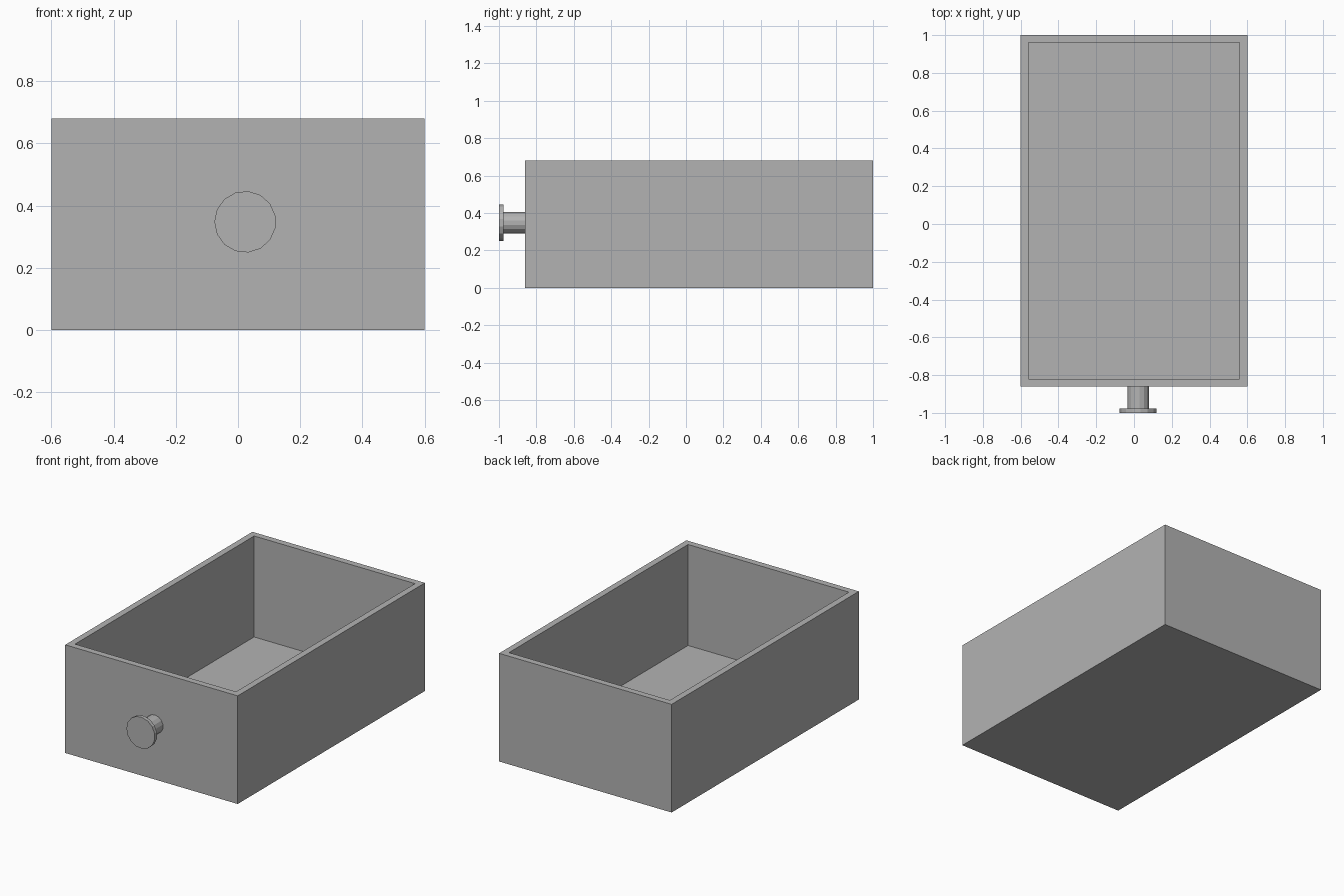
import bpy
import bmesh
from math import pi
from mathutils import Matrix, Vector

cube = bpy.data.objects.get("Cube")
if cube:
    bpy.data.objects.remove(cube, do_unlink=True)

GREY = (0.45, 0.45, 0.45, 1)
grey = bpy.data.materials.new("plain grey")
grey.use_nodes = True
grey.diffuse_color = GREY
grey.node_tree.nodes["Principled BSDF"].inputs["Base Color"].default_value = GREY


def finish(bm, name):
    bmesh.ops.recalc_face_normals(bm, faces=bm.faces)
    mesh = bpy.data.meshes.new(name)
    bm.to_mesh(mesh)
    bm.free()
    mesh.materials.append(grey)
    obj = bpy.data.objects.new(name, mesh)
    bpy.context.collection.objects.link(obj)
    return obj


# Drawer box: a block whose top is inset to a rim and pushed down to the floor
FRONT, BACK, HALF_WIDTH, HEIGHT = -0.86, 1.0, 0.6, 0.68
WALL, FLOOR = 0.057, 0.045
bm = bmesh.new()
size = Vector((2 * HALF_WIDTH, BACK - FRONT, HEIGHT))
centre = Vector((0, (FRONT + BACK) / 2, HEIGHT / 2))
bmesh.ops.create_cube(bm, size=1, matrix=Matrix.Translation(centre) @ Matrix.Diagonal(size.to_4d()))
bm.normal_update()
top = max(bm.faces, key=lambda f: f.calc_center_median().z)
bmesh.ops.inset_region(bm, faces=[top], thickness=WALL)
well = bmesh.ops.extrude_discrete_faces(bm, faces=[top])["faces"][0]
bmesh.ops.translate(bm, verts=well.verts, vec=(0, 0, FLOOR - HEIGHT))
finish(bm, "drawer_box")


# Knob: faceted stem and round plate, both along y
def disc(name, radius, y0, y1):
    bm = bmesh.new()
    place = (Matrix.Translation((0.023, (y0 + y1) / 2, 0.348))
             @ Matrix.Rotation(pi / 2, 4, "X") @ Matrix.Rotation(pi, 4, "Z"))
    bmesh.ops.create_cone(bm, cap_ends=True, segments=15, radius1=radius,
                          radius2=radius, depth=y1 - y0, matrix=place)
    # Turn a corner toward the right side
    corner = min(bm.verts, key=lambda v: v.co.x).co - Vector((0.023, 0, 0.348))
    angle = Vector((-1, 0)).angle_signed(Vector((corner.x, corner.z)))
    bmesh.ops.rotate(bm, verts=bm.verts, cent=(0.023, 0, 0.348),
                     matrix=Matrix.Rotation(-angle, 3, "Y"))
    return finish(bm, name)


disc("knob_stem", 0.058, -0.98, FRONT)
disc("knob_plate", 0.099, -1.0, -0.977)
